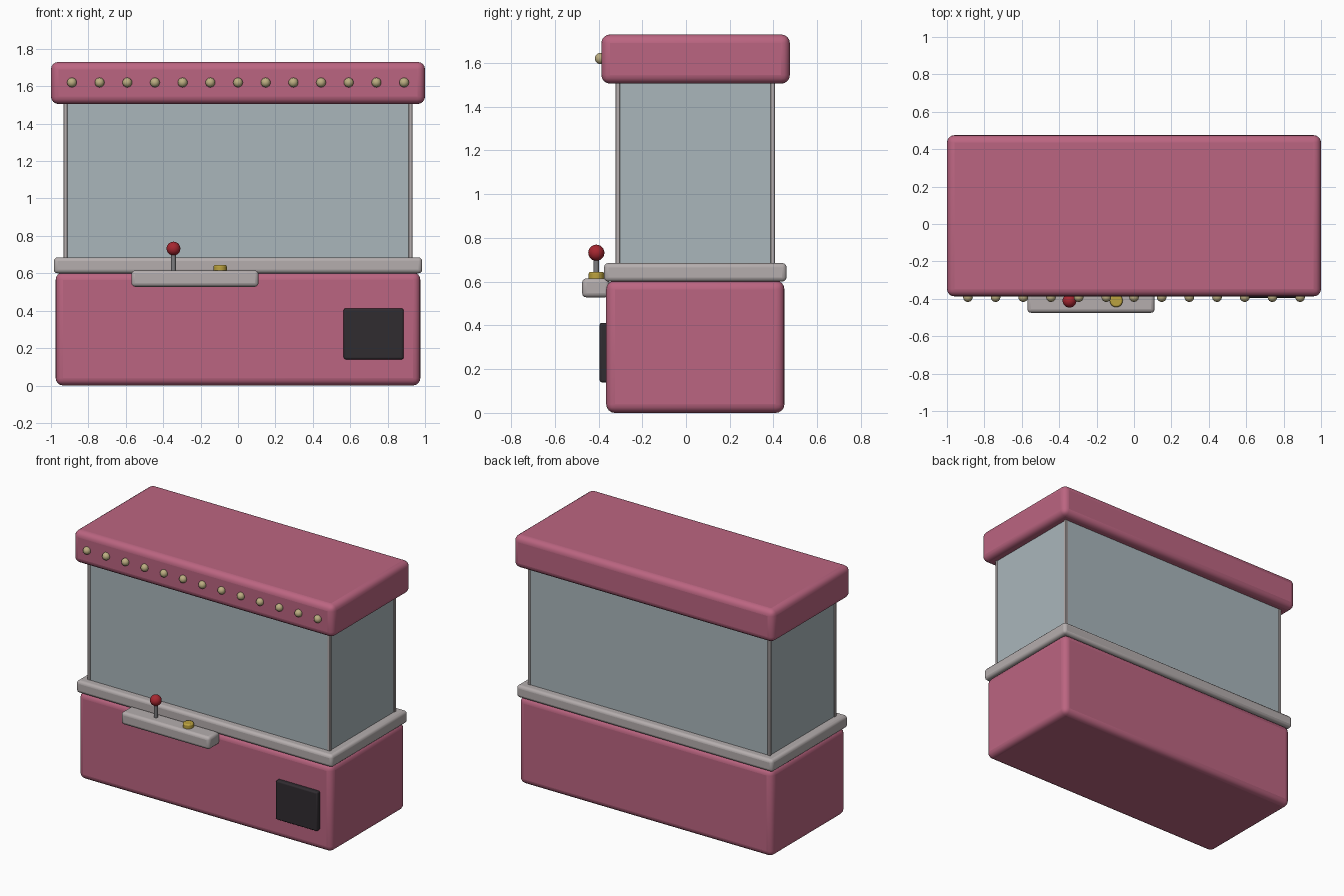
import bpy, math

if "Cube" in bpy.data.objects:
    bpy.data.objects.remove(bpy.data.objects["Cube"])


def material(name, rgb):
    m = bpy.data.materials.new(name)
    m.diffuse_color = (*rgb, 1)
    m.use_nodes = True
    m.node_tree.nodes["Principled BSDF"].inputs["Base Color"].default_value = m.diffuse_color
    return m


PINK = material("pink_paint", (0.50, 0.13, 0.22))
TRIM = material("warm_grey", (0.46, 0.42, 0.42))
GLASS = material("pale_glass", (0.40, 0.47, 0.50))
DARK = material("dark_plastic", (0.03, 0.025, 0.03))
RED = material("red_knob", (0.38, 0.02, 0.03))
GOLD = material("yellow_button", (0.50, 0.36, 0.05))
BULB = material("bulb_glow", (0.50, 0.42, 0.22))
STEEL = material("steel", (0.20, 0.20, 0.21))


def finish(name, mat, bevel=0, segments=3):
    o = bpy.context.object
    o.name = name
    o.data.materials.append(mat)
    if bevel:
        b = o.modifiers.new("rounded_edges", 'BEVEL')
        b.width, b.segments = bevel, segments
        b.limit_method = 'ANGLE'
    bpy.ops.object.shade_smooth_by_angle(angle=math.radians(40))
    return o


def box(name, x, y, z, mat, bevel=0, segments=3):
    """Box from (min, max) ranges on each axis."""
    bpy.ops.mesh.primitive_cube_add(size=1, location=[sum(r) / 2 for r in (x, y, z)])
    bpy.context.object.scale = [r[1] - r[0] for r in (x, y, z)]
    bpy.ops.object.transform_apply(location=False, rotation=False, scale=True)
    return finish(name, mat, bevel, segments)


def cylinder(name, x, y, z, r, mat, bevel=0):
    bpy.ops.mesh.primitive_cylinder_add(vertices=24, radius=r, depth=z[1] - z[0],
                                        location=(x, y, sum(z) / 2))
    return finish(name, mat, bevel, 2)


def ball(name, loc, r, mat, segs=24):
    bpy.ops.mesh.primitive_uv_sphere_add(segments=segs, ring_count=segs // 2,
                                         radius=r, location=loc)
    return finish(name, mat)


# Cabinet: base, ledge, glass case, canopy
box("base", (-0.975, 0.975), (-0.365, 0.45), (0, 0.605), PINK, 0.04, 4)
box("ledge", (-0.985, 0.985), (-0.375, 0.46), (0.6, 0.685), TRIM, 0.02)
box("glass_case", (-0.927, 0.927), (-0.32, 0.405), (0.68, 1.51), GLASS)
box("canopy", (-1, 1), (-0.387, 0.475), (1.505, 1.73), PINK, 0.04, 4)

# Slim corner posts standing just proud of the glass
for i, px in enumerate((-0.922, 0.922)):
    for j, py in enumerate((-0.312, 0.397)):
        box(f"corner_post_{i}{j}", (px - 0.01, px + 0.01), (py - 0.01, py + 0.01),
            (0.68, 1.51), TRIM, 0.003, 2)

# Control shelf with joystick and button
box("control_shelf", (-0.57, 0.11), (-0.475, -0.35), (0.528, 0.615), TRIM, 0.02)
cylinder("joystick_stem", -0.345, -0.41, (0.605, 0.72), 0.013, STEEL)
ball("joystick_knob", (-0.345, -0.41, 0.732), 0.037, RED)
cylinder("push_button", -0.095, -0.41, (0.605, 0.645), 0.035, GOLD, 0.008)

# Prize door
box("prize_door", (0.565, 0.885), (-0.395, -0.355), (0.14, 0.412), DARK, 0.01)

# Row of bulbs on the canopy
for i in range(13):
    ball(f"bulb_{i + 1}", (-0.888 + i * 0.148, -0.391, 1.62), 0.026, BULB, 16)
